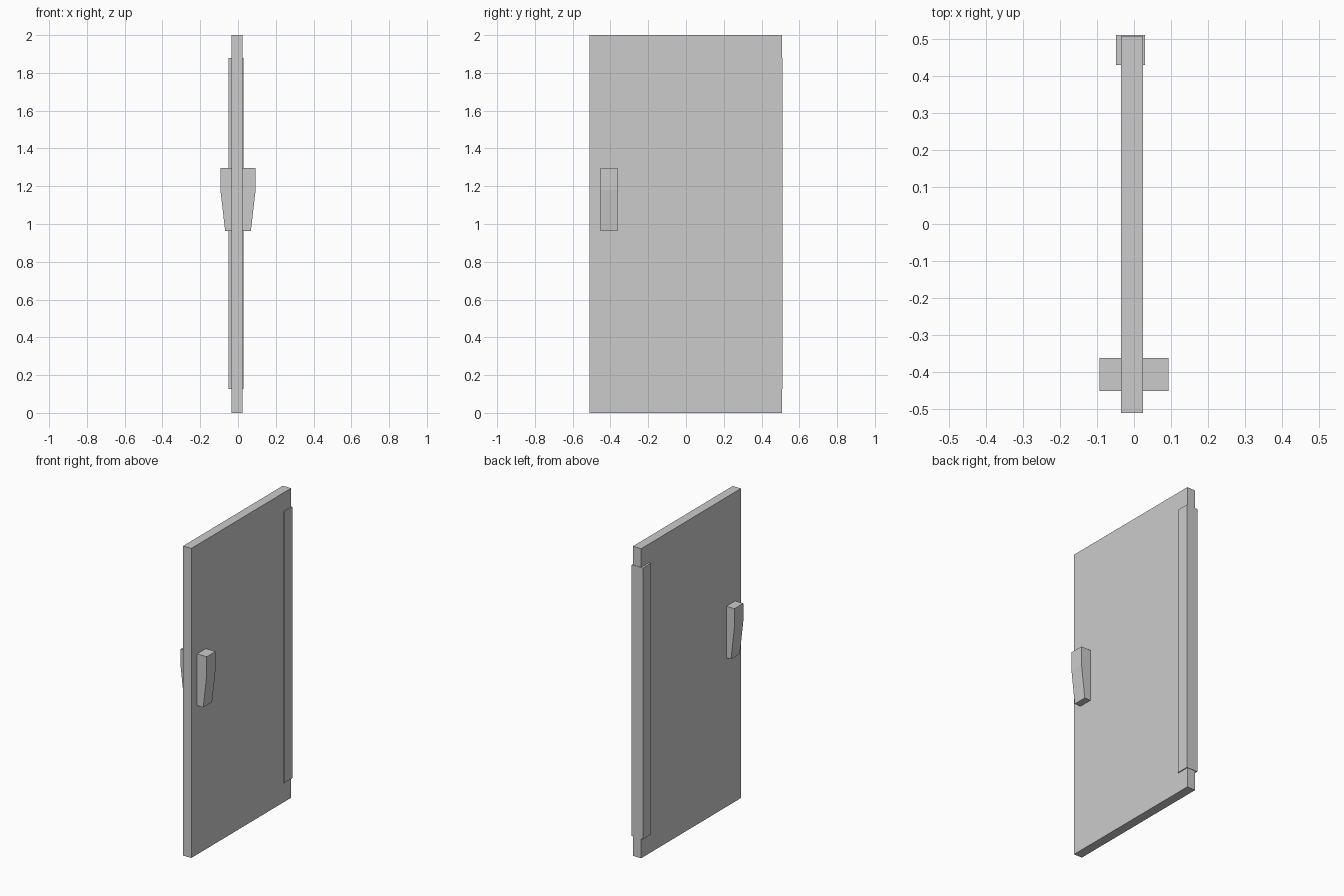
import bpy
import bmesh

if "Cube" in bpy.data.objects:
    bpy.data.objects.remove(bpy.data.objects["Cube"])


def prism(name, profile, y0, y1):
    """Extrude a closed (x, z) profile along y."""
    bm = bmesh.new()
    face = bm.faces.new([bm.verts.new((x, y0, z)) for x, z in profile])
    ext = bmesh.ops.extrude_face_region(bm, geom=[face])
    moved = [v for v in ext["geom"] if isinstance(v, bmesh.types.BMVert)]
    bmesh.ops.translate(bm, verts=moved, vec=(0, y1 - y0, 0))
    bmesh.ops.recalc_face_normals(bm, faces=bm.faces)
    mesh = bpy.data.meshes.new(name)
    bm.to_mesh(mesh)
    bm.free()
    obj = bpy.data.objects.new(name, mesh)
    bpy.context.collection.objects.link(obj)
    return obj


def box(name, x0, x1, y0, y1, z0, z1):
    return prism(name, [(x0, z0), (x1, z0), (x1, z1), (x0, z1)], y0, y1)


# Door slab
box("door_panel", -0.035, 0.024, -0.511, 0.508, 0.0, 2.0)

# Hinge strip wrapping the rear edge
box("hinge_strip", -0.049, 0.030, 0.430, 0.511, 0.127, 1.88)

# Tapered pull handles, one on each face
for side, s, inner in (("left", -1, -0.03), ("right", 1, 0.02)):
    prism("handle_" + side,
          [(inner, 0.962), (s * 0.068, 0.962), (s * 0.093, 1.18),
           (s * 0.093, 1.296), (inner, 1.296)],
          -0.452, -0.362)
